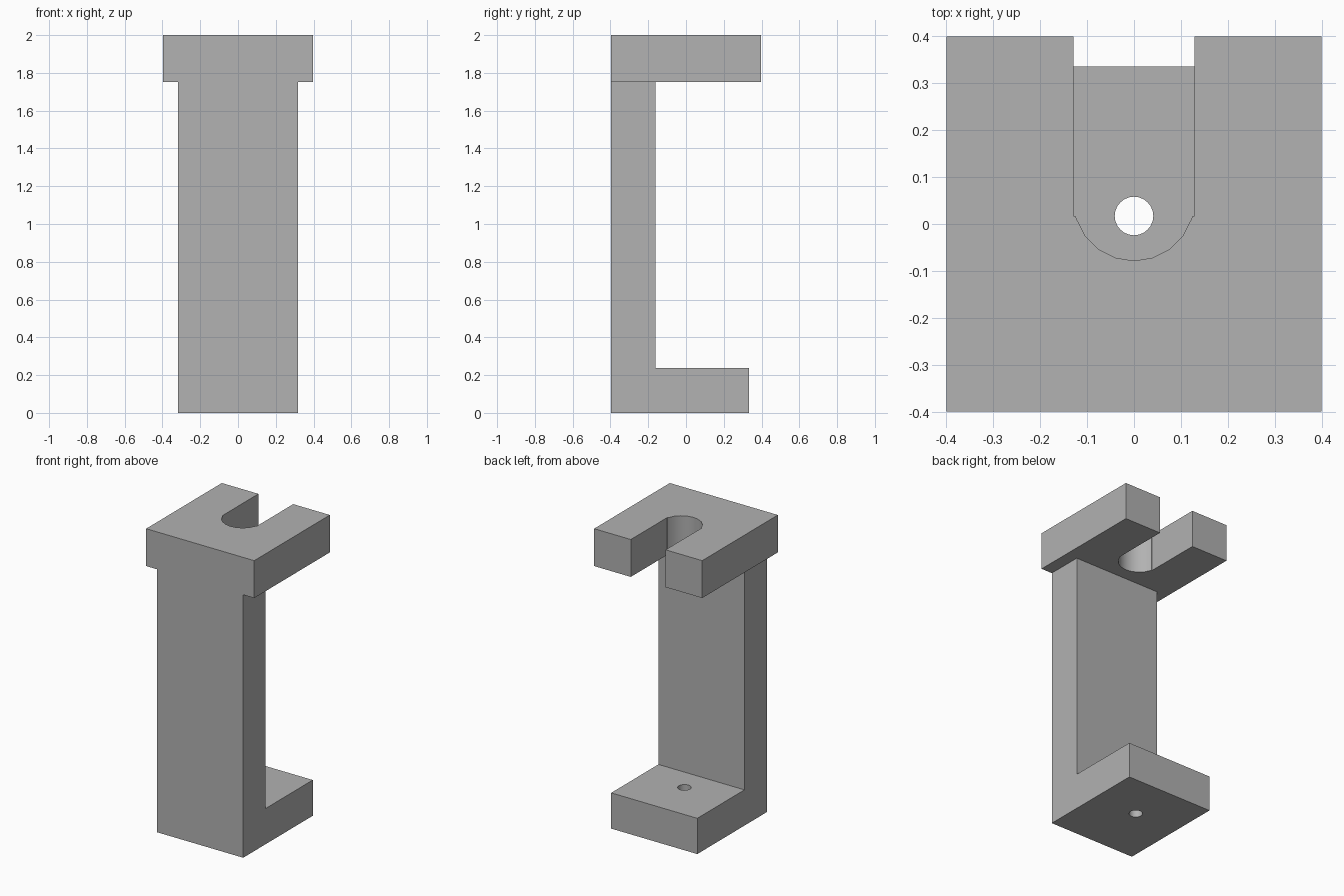
import bpy
import bmesh
from math import sin, cos, radians
from mathutils import Vector

default = bpy.data.objects.get("Cube")
if default:
    bpy.data.objects.remove(default, do_unlink=True)

# Main dimensions
HALF = 0.398        # half width and depth of the head
POST_HALF = 0.317   # half width of the post and foot
POST_BACK = -0.162
FOOT_BACK = 0.334
FOOT_TOP = 0.238
HEAD_BOTTOM = 1.751
HEAD_TOP = 2.0
SLOT_R = 0.128
SLOT_CENTRE = 0.05
HOLE_Y = 0.017

grey = bpy.data.materials.new("plain_grey")
grey.use_nodes = True
colour = (0.445, 0.445, 0.445, 1)
grey.diffuse_color = colour
grey.node_tree.nodes["Principled BSDF"].inputs["Base Color"].default_value = colour


def extrude_profile(name, points, direction):
    """Fill a closed outline and extrude it into a solid."""
    bm = bmesh.new()
    face = bm.faces.new([bm.verts.new(p) for p in points])
    result = bmesh.ops.extrude_face_region(bm, geom=[face], use_keep_orig=True)
    moved = [g for g in result["geom"] if isinstance(g, bmesh.types.BMVert)]
    bmesh.ops.translate(bm, verts=moved, vec=Vector(direction))
    bmesh.ops.recalc_face_normals(bm, faces=bm.faces)
    mesh = bpy.data.meshes.new(name)
    bm.to_mesh(mesh)
    bm.free()
    mesh.materials.append(grey)
    obj = bpy.data.objects.new(name, mesh)
    bpy.context.collection.objects.link(obj)
    return obj


def smooth(obj):
    bpy.ops.object.select_all(action="DESELECT")
    obj.select_set(True)
    bpy.context.view_layer.objects.active = obj
    bpy.ops.object.shade_smooth_by_angle(angle=radians(30))


# L-shaped post and foot, extruded across the width
side = [(-HALF, 0), (FOOT_BACK, 0), (FOOT_BACK, FOOT_TOP), (POST_BACK, FOOT_TOP),
        (POST_BACK, HEAD_BOTTOM), (-HALF, HEAD_BOTTOM)]
post = extrude_profile("post_and_foot", [(-POST_HALF, y, z) for y, z in side],
                       (2 * POST_HALF, 0, 0))

# Bolt hole through the foot
bpy.ops.mesh.primitive_cylinder_add(vertices=24, radius=0.041, depth=1,
                                    location=(0, HOLE_Y, 0))
cutter = bpy.context.object
cutter.name = "bolt_hole_cutter"
cutter.data.materials.append(grey)
cutter.hide_render = True
cut = post.modifiers.new("bolt_hole", "BOOLEAN")
cut.operation = "DIFFERENCE"
cut.solver = "EXACT"
cut.object = cutter
bpy.context.view_layer.objects.active = post
bpy.ops.object.modifier_apply(modifier=cut.name)
bpy.data.objects.remove(cutter, do_unlink=True)
smooth(post)

# Head plate with a round-ended slot open to the back
arc = [(SLOT_R * sin(radians(a)), SLOT_CENTRE - SLOT_R * cos(radians(a)))
       for a in range(72, -73, -18)]
lip = SLOT_R * 0.972
outline = [(-HALF, -HALF), (HALF, -HALF), (HALF, HALF), (SLOT_R, HALF),
           (SLOT_R, HOLE_Y), (lip, HOLE_Y)]
outline += arc
outline += [(-lip, HOLE_Y), (-SLOT_R, HOLE_Y), (-SLOT_R, HALF), (-HALF, HALF)]
head = extrude_profile("slotted_head", [(x, y, HEAD_BOTTOM) for x, y in outline],
                       (0, 0, HEAD_TOP - HEAD_BOTTOM))
smooth(head)
